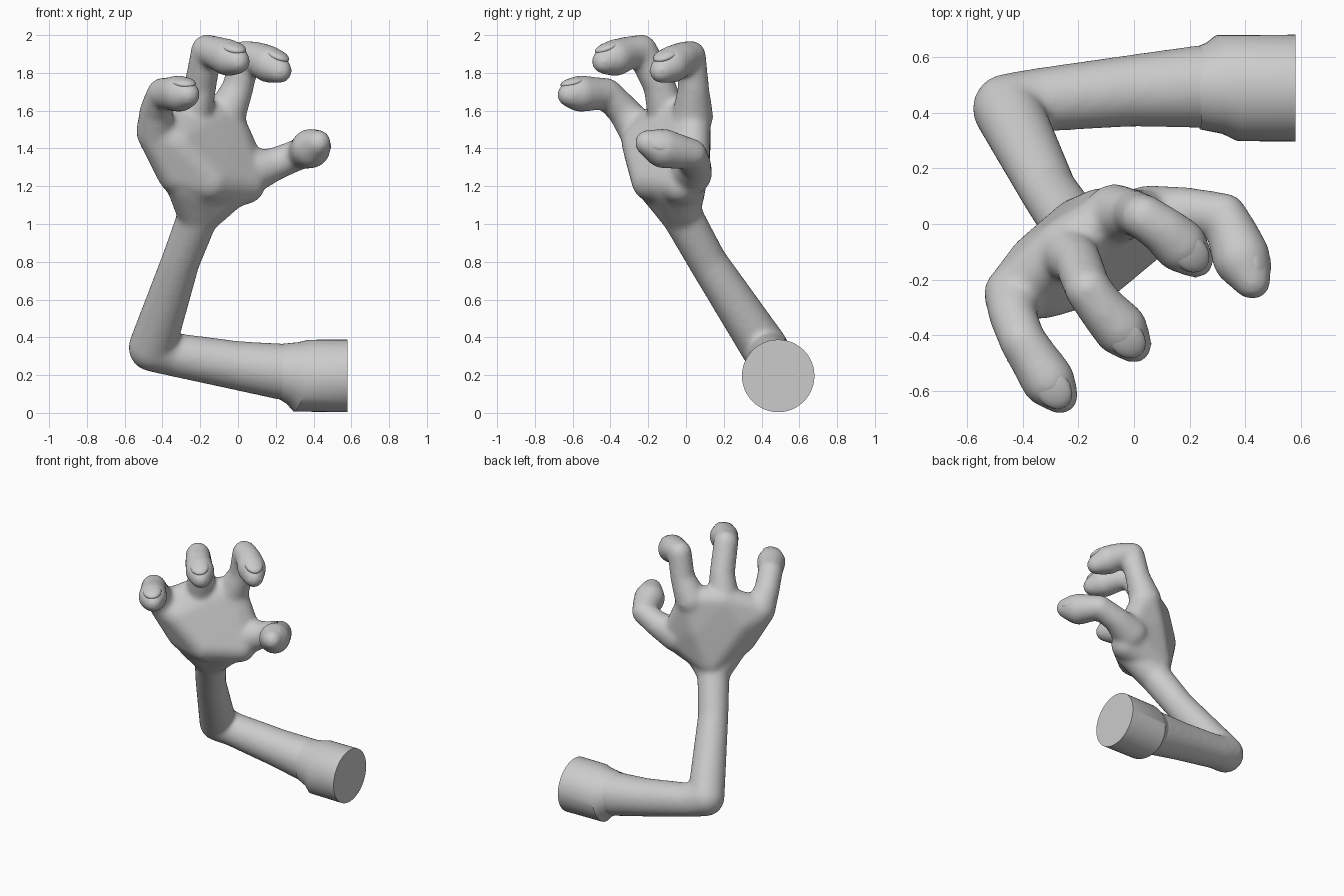
import bpy, bmesh, math
from mathutils import Vector, Matrix

if "Cube" in bpy.data.objects:
    bpy.data.objects.remove(bpy.data.objects["Cube"])

grey = bpy.data.materials.new("plain grey")
grey.diffuse_color = (0.6, 0.6, 0.6, 1)
grey.use_nodes = True
grey.node_tree.nodes["Principled BSDF"].inputs["Base Color"].default_value = grey.diffuse_color


def make_object(name, bm):
    me = bpy.data.meshes.new(name)
    bm.normal_update()
    bm.to_mesh(me)
    bm.free()
    me.materials.append(grey)
    ob = bpy.data.objects.new(name, me)
    bpy.context.collection.objects.link(ob)
    return ob


def blob(bm, balls):
    """Add the convex hull of several balls (x, y, z, radius)."""
    part = bmesh.new()
    for x, y, z, r in balls:
        bmesh.ops.create_uvsphere(part, u_segments=24, v_segments=14, radius=r,
                                  matrix=Matrix.Translation((x, y, z)))
    pts = [v.co.copy() for v in part.verts]
    part.free()
    verts = [bm.verts.new(p) for p in pts]
    bmesh.ops.convex_hull(bm, input=verts)
    loose = [v for v in verts if v.is_valid and not v.link_faces]
    bmesh.ops.delete(bm, geom=loose, context='VERTS')


def limb(bm, balls):
    for a, b in zip(balls, balls[1:]):
        blob(bm, (a, b))


body = bmesh.new()

# upper arm and forearm
limb(body, [(0.26, 0.495, 0.215, 0.151), (0.0, 0.48, 0.25, 0.13),
            (-0.35, 0.445, 0.31, 0.115), (-0.455, 0.415, 0.345, 0.126),
            (-0.305, 0.115, 0.8, 0.103), (-0.205, -0.03, 1.06, 0.11)])

# palm with rounded back, heel and thumb pad
blob(body, [(-0.07, 0.035, 1.57, 0.095), (-0.25, -0.075, 1.57, 0.097),
            (-0.44, -0.25, 1.48, 0.098), (-0.2, -0.01, 1.14, 0.105),
            (0.07, 0.035, 1.28, 0.085), (0.04, -0.03, 1.21, 0.105),
            (-0.32, -0.18, 1.27, 0.11), (-0.15, -0.175, 1.23, 0.115),
            (-0.35, -0.14, 1.42, 0.105), (-0.12, 0.025, 1.38, 0.105),
            (-0.32, -0.23, 1.42, 0.11)])
# heel running down into the wrist
blob(body, [(-0.21, -0.02, 1.04, 0.107), (-0.22, -0.14, 1.2, 0.115), (-0.03, -0.07, 1.2, 0.11),
            (-0.27, -0.15, 1.22, 0.115)])

# fingers: base, knuckle, then the bulb at the tip
fingers = [
    [(-0.07, 0.035, 1.57, 0.11), (0.0, 0.04, 1.72, 0.083), (0.035, 0.025, 1.89, 0.082),
     (0.11, -0.025, 1.875, 0.088), (0.165, -0.075, 1.845, 0.099), (0.222, -0.13, 1.81, 0.066)],
    [(-0.24, -0.1, 1.58, 0.105), (-0.2, -0.14, 1.73, 0.086), (-0.165, -0.235, 1.92, 0.084),
     (-0.11, -0.31, 1.905, 0.088), (-0.05, -0.375, 1.88, 0.099), (0.0, -0.435, 1.86, 0.066)],
    [(-0.435, -0.25, 1.49, 0.105), (-0.435, -0.33, 1.6, 0.086), (-0.4, -0.42, 1.69, 0.084),
     (-0.355, -0.49, 1.69, 0.09), (-0.31, -0.56, 1.69, 0.098), (-0.265, -0.618, 1.685, 0.066)],
    [(0.05, 0.02, 1.27, 0.12), (0.19, 0.045, 1.315, 0.088), (0.325, 0.03, 1.37, 0.082),
     (0.36, -0.05, 1.385, 0.094), (0.385, -0.12, 1.4, 0.106), (0.425, -0.205, 1.43, 0.068)],
]
for f in fingers:
    limb(body, f)

arm = make_object("arm_and_hand", body)
rm = arm.modifiers.new("merge", 'REMESH')
rm.mode = 'VOXEL'
rm.voxel_size = 0.013
rm.use_smooth_shade = True
sm = arm.modifiers.new("soften", 'SMOOTH')
sm.factor = 0.5
sm.iterations = 20

# fingernails, thin plates on the outer side of each bulb
facing = [(0.3, -0.2, 0.9), (0.2, -0.4, 0.9), (0.2, -0.4, 0.9), (0.75, -0.25, 0.45)]
for name, f, d in zip(("index", "middle", "little", "thumb"), fingers, facing):
    c, tip = Vector(f[4][:3]), Vector(f[5][:3])
    along = (tip - c).normalized()
    n = Vector(d)
    n = (n - along * n.dot(along) * 0.7).normalized()
    side = n.cross(along).normalized()
    along = side.cross(n)
    rot = Matrix((side, along, n)).transposed().to_4x4()
    pos = c + along * 0.025 + n * (f[4][3] - 0.033)
    bm = bmesh.new()
    bmesh.ops.create_uvsphere(bm, u_segments=24, v_segments=12, radius=1,
                              matrix=Matrix.Translation(pos) @ rot @ Matrix.Diagonal((0.062, 0.08, 0.028, 1)))
    for face in bm.faces:
        face.smooth = True
    make_object(name + "_nail", bm)

# shoulder cuff: flared, slanted collar and a flat outer end
bm = bmesh.new()
rings = []
for x, r, cz, slant in ((0.23, 0.148, 0.218, 0.05), (0.29, 0.164, 0.21, 0.17),
                        (0.335, 0.19, 0.197, 0.2), (0.58, 0.192, 0.196, 0)):
    ring = []
    for i in range(48):
        a = i * math.tau / 48
        y, z = r * math.cos(a), r * math.sin(a)
        ring.append(bm.verts.new((x + slant * (z - y), 0.488 + y, cz + z)))
    rings.append(ring)
for a, b in zip(rings, rings[1:]):
    for i in range(48):
        j = (i + 1) % 48
        bm.faces.new((a[i], a[j], b[j], b[i]))
bm.faces.new(rings[-1])
bmesh.ops.recalc_face_normals(bm, faces=bm.faces)
cuff = make_object("shoulder_cuff", bm)
bpy.ops.object.select_all(action='DESELECT')
cuff.select_set(True)
bpy.context.view_layer.objects.active = cuff
bpy.ops.object.shade_smooth_by_angle(angle=math.radians(35))
